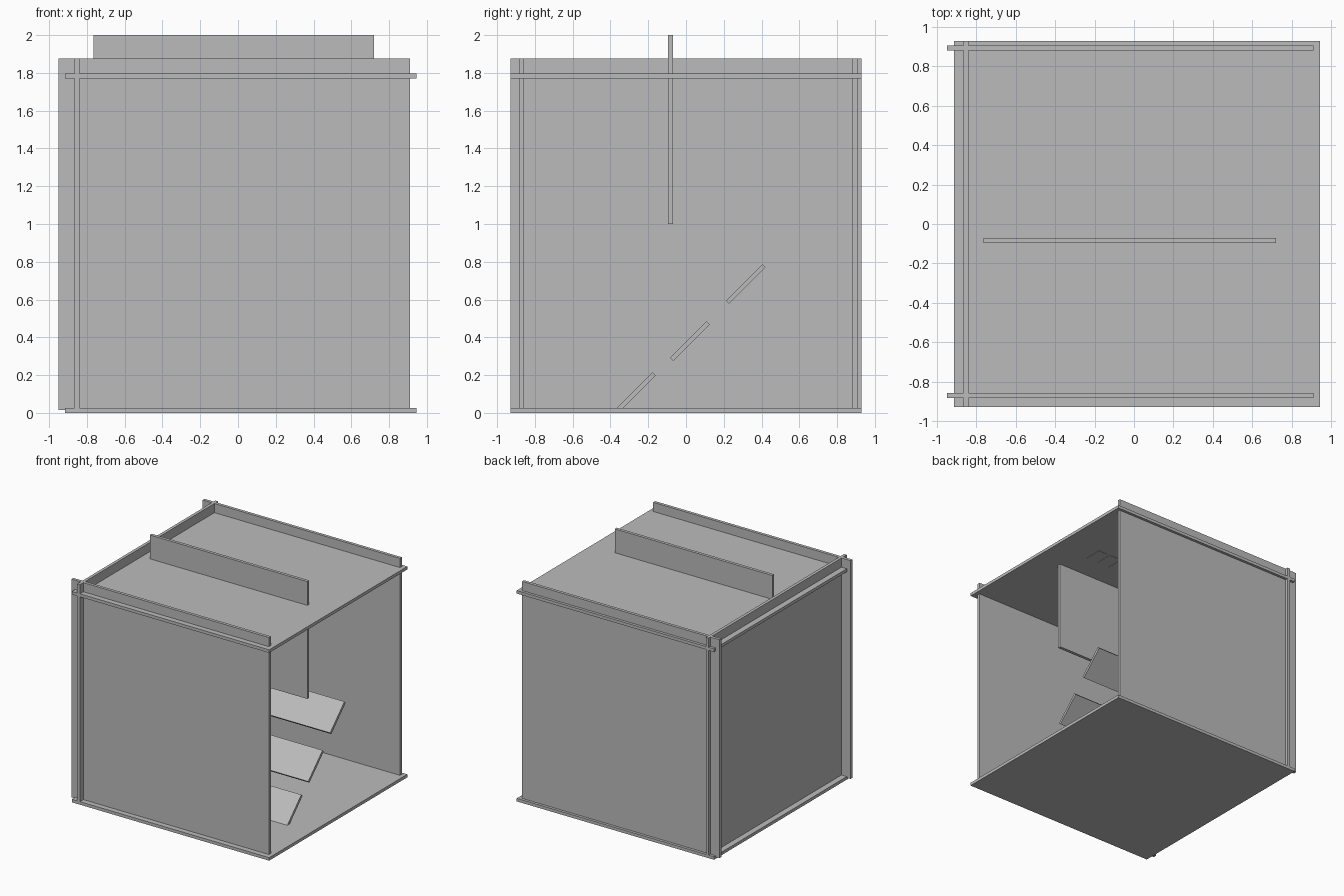
import bpy
from math import radians

if "Cube" in bpy.data.objects:
    bpy.data.objects.remove(bpy.data.objects["Cube"], do_unlink=True)

GREY = (0.5, 0.5, 0.5, 1)
grey = bpy.data.materials.new("board grey")
grey.use_nodes = True
grey.diffuse_color = GREY
grey.node_tree.nodes["Principled BSDF"].inputs["Base Color"].default_value = GREY

T = 0.026      # board thickness
S = 1.86       # side of the square boards


def board(name, size, centre, tilt=0):
    """Flat rectangular board, optionally tilted about x."""
    bpy.ops.mesh.primitive_cube_add(size=1, location=centre)
    ob = bpy.context.object
    ob.name = name
    ob.scale = size
    bpy.ops.object.transform_apply(location=False, rotation=False, scale=True)
    ob.rotation_euler.x = radians(tilt)
    ob.data.materials.append(grey)
    return ob


# Horizontal boards
board("floor", (S, S, T), (0.015, 0, T / 2))
board("ceiling", (S, S, T), (0.015, 0, 1.784))

# Interlocking walls, the +x side stays open
wall_z = 0.015 + S / 2
board("front_wall", (S, T, S), (-0.02, -0.871, wall_z))
board("back_wall", (S, T, S), (-0.02, 0.894, wall_z))
board("side_wall", (T, S, S), (-0.852, 0, wall_z))

# Hanging divider through the ceiling
W = 1.485
board("divider", (W, T, 1.0), (-0.022, -0.083, 1.5))

# Sloping slats rising to the back
for i, (y, z) in enumerate([(-0.265, 0.11), (0.021, 0.38), (0.316, 0.682)]):
    board(f"slat_{i + 1}", (W, 0.273, T * 0.9), (-0.022, y, z), 45)

# Shallow vent pads under the ceiling
for i in range(3):
    board(f"vent_pad_{i + 1}", (0.08, 0.16, 0.004), (0.58 - i * 0.115, 0.22, 1.771))
